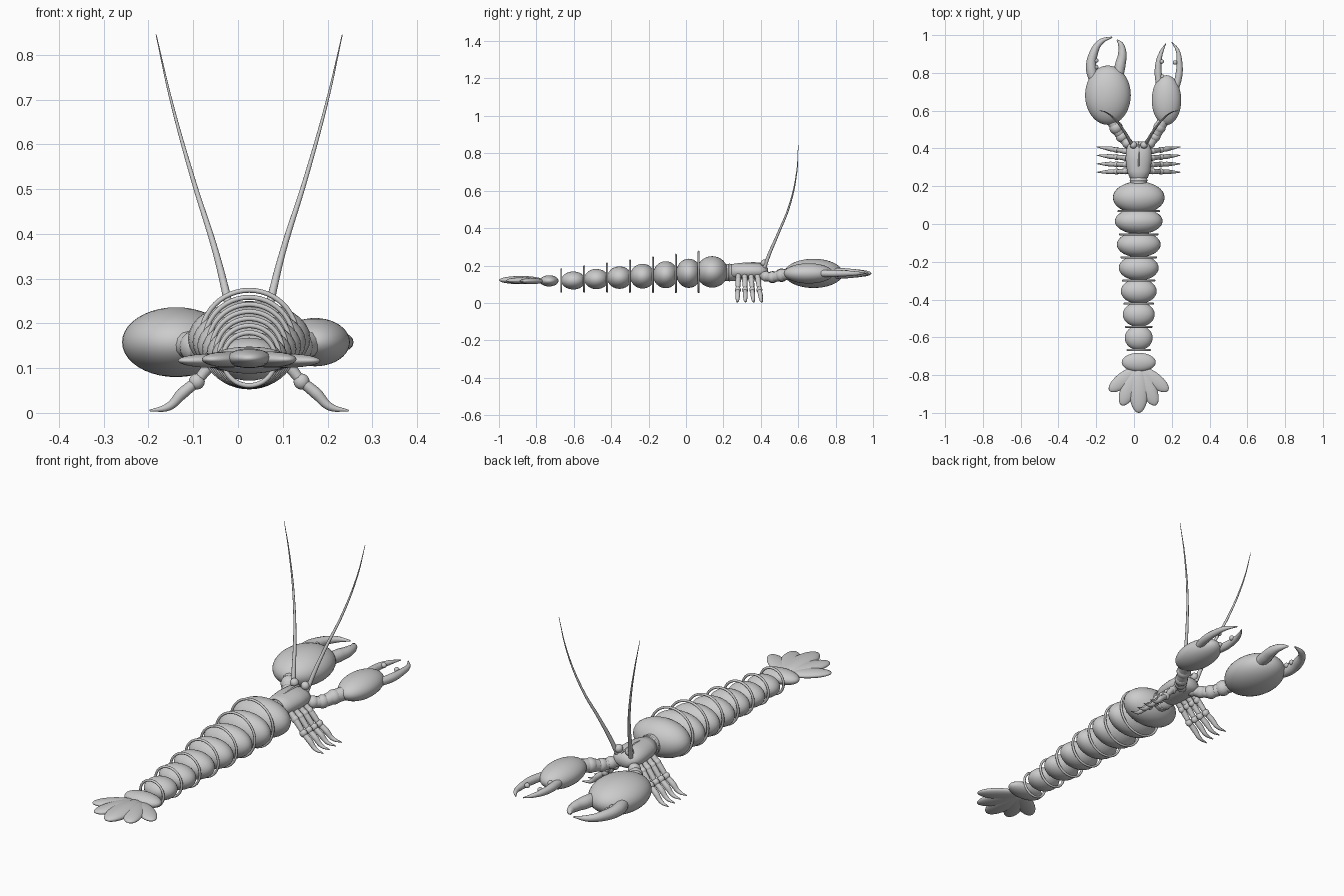
import bpy, bmesh
from math import radians, sin, cos, pi
from mathutils import Matrix, Vector

CX = 0.025  # body centre line


def finish(bm, name):
    me = bpy.data.meshes.new(name)
    bm.to_mesh(me)
    bm.free()
    for p in me.polygons:
        p.use_smooth = True
    ob = bpy.data.objects.new(name, me)
    bpy.context.collection.objects.link(ob)
    return ob


def ellipsoid(name, loc, size, rz=0.0, seg=32):
    bm = bmesh.new()
    m = Matrix.Translation(loc) @ Matrix.Rotation(rz, 4, 'Z') @ Matrix.Diagonal((*size, 1))
    bmesh.ops.create_uvsphere(bm, u_segments=seg, v_segments=seg // 2, radius=1, matrix=m)
    return finish(bm, name)


def ring(name, loc, r, t):
    bpy.ops.mesh.primitive_torus_add(location=loc, rotation=(pi / 2, 0, 0), major_radius=r,
                                     minor_radius=t, major_segments=48, minor_segments=10)
    ob = bpy.context.object
    ob.name = name
    bpy.ops.object.shade_smooth()


def tube(name, pts, radii):
    cu = bpy.data.curves.new(name, 'CURVE')
    cu.dimensions = '3D'
    cu.bevel_depth = 1.0
    cu.bevel_resolution = 4
    cu.use_fill_caps = True
    sp = cu.splines.new('BEZIER')
    sp.resolution_u = 8
    sp.bezier_points.add(len(pts) - 1)
    for b, p, r in zip(sp.bezier_points, pts, radii):
        b.co = p
        b.radius = r
        b.handle_left_type = b.handle_right_type = 'AUTO'
    ob = bpy.data.objects.new(name, cu)
    bpy.context.collection.objects.link(ob)


def lathe_y(name, rows, n=32):
    # rows: y, z centre, half width, half height
    bm = bmesh.new()
    loops = [[bm.verts.new((CX + w * cos(2 * pi * i / n), y, z + h * sin(2 * pi * i / n)))
              for i in range(n)] for y, z, w, h in rows]
    for a, b in zip(loops, loops[1:]):
        for i in range(n):
            bm.faces.new((a[i], a[(i + 1) % n], b[(i + 1) % n], b[i]))
    bm.faces.new(loops[0])
    bm.faces.new(loops[-1][::-1])
    bmesh.ops.recalc_face_normals(bm, faces=bm.faces)
    return finish(bm, name)


# abdomen segments
for i in range(7):
    f = i / 6
    y = 0.14 if i == 0 else 0.015 - 0.1235 * (i - 1)
    ellipsoid(f"abdomen_segment_{i + 1}", (CX, y, 0.166 - 0.046 * f),
              (0.137 - 0.063 * f, 0.085 if i == 0 else 0.069 - 0.004 * f, 0.084 - 0.036 * f))
    # plate rim behind each segment
    ring(f"segment_rim_{i + 1}", (CX, 0.068 - 0.1225 * i, 0.166 - 0.046 * f),
         0.108 - 0.049 * f, 0.0055)

# neck and carapace
lathe_y("neck", [(0.17, 0.163, 0.045, 0.045), (0.27, 0.163, 0.045, 0.045)])
ring("neck_rim", (CX, 0.232, 0.163), 0.043, 0.005)
lathe_y("carapace", [(0.232, 0.165, 0.03, 0.03), (0.245, 0.168, 0.048, 0.04),
                     (0.28, 0.17, 0.062, 0.043), (0.34, 0.17, 0.069, 0.045),
                     (0.39, 0.17, 0.068, 0.043), (0.42, 0.167, 0.055, 0.034),
                     (0.438, 0.165, 0.03, 0.02)])
tube("carapace_ridge", [(CX, 0.27, 0.209), (CX, 0.33, 0.213), (CX, 0.40, 0.211), (CX, 0.44, 0.205)],
     [0.002, 0.004, 0.005, 0.001])

for s, side in ((-1, "left"), (1, "right")):
    # eyes and antennae
    ellipsoid(f"{side}_eye", (CX + s * 0.028, 0.418, 0.213), (0.019, 0.019, 0.019), seg=20)
    path = [(0.035, 0.42, 0.19), (0.05, 0.445, 0.26), (0.075, 0.488, 0.36), (0.125, 0.553, 0.52),
            (0.175, 0.592, 0.70), (0.208, 0.60, 0.845)]
    tube(f"{side}_antenna", [(CX + s * x, y, z) for x, y, z in path],
         [0.01, 0.009, 0.007, 0.005, 0.003, 0.001])
    # walking legs
    for i in range(4):
        y0, y1 = 0.28 + 0.034 * i, 0.274 + 0.045 * i

        def at(x, z):
            return (CX + s * x, y0 + (y1 - y0) * (x - 0.05) / 0.172, z)
        n = f"{side}_leg_{i + 1}"
        tube(n + "_upper", [at(0.045, 0.15), at(0.08, 0.115), at(0.117, 0.07)], [0.014, 0.014, 0.011])
        ellipsoid(n + "_hip", at(0.072, 0.122), (0.018, 0.016, 0.018), seg=16)
        ellipsoid(n + "_knee", at(0.117, 0.07), (0.018, 0.016, 0.018), seg=16)
        tube(n + "_lower", [at(0.117, 0.07), at(0.15, 0.043), at(0.18, 0.014), at(0.222, 0.005)],
             [0.012, 0.013, 0.009, 0.002])

# claws: arm joints, palm, fingers, teeth
Z = 0.158


def claw(side, arm, palm, size, fingers, teeth, k, tilt):
    for i, (x, y, z, r) in enumerate(arm):
        ellipsoid(f"{side}_arm_joint_{i + 1}", (x, y, z), (r, r, r), seg=20)
    tube(f"{side}_arm", [p[:3] for p in arm] + [(palm[0], palm[1] - size[1] * 0.6, Z)],
         [0.022, 0.024, 0.026, 0.03, 0.03])
    ellipsoid(f"{side}_palm", (*palm, Z), size, tilt, 40)
    for n, pts in zip(("outer", "inner"), fingers):
        tube(f"{side}_{n}_finger", [(x, y, Z) for x, y in pts],
             [k, k * 1.05, k * 0.85, k * 0.55, k * 0.12])
    for i, (x, y) in enumerate(teeth):
        ellipsoid(f"{side}_tooth_{i + 1}", (x, y, Z + 0.006), (0.012, 0.012, 0.012), seg=12)


claw("left", [(-0.005, 0.40, 0.15, 0.026), (-0.035, 0.428, 0.142, 0.028),
              (-0.065, 0.463, 0.138, 0.032), (-0.095, 0.51, 0.148, 0.036)],
     (-0.138, 0.682), (0.121, 0.157, 0.078),
     ([(-0.2, 0.74), (-0.226, 0.82), (-0.215, 0.90), (-0.175, 0.965), (-0.115, 0.99)],
      [(-0.085, 0.77), (-0.073, 0.84), (-0.062, 0.90), (-0.07, 0.95), (-0.09, 0.975)]),
     [(-0.2, 0.83), (-0.2, 0.865), (-0.085, 0.825)], 0.027, 0)
claw("right", [(0.055, 0.40, 0.15, 0.026), (0.085, 0.428, 0.142, 0.028),
               (0.11, 0.463, 0.138, 0.03), (0.135, 0.51, 0.148, 0.033)],
     (0.172, 0.656), (0.078, 0.132, 0.054),
     ([(0.215, 0.70), (0.238, 0.79), (0.24, 0.86), (0.23, 0.92), (0.2, 0.963)],
      [(0.14, 0.70), (0.128, 0.80), (0.131, 0.86), (0.145, 0.91), (0.168, 0.955)]),
     [(0.147, 0.86), (0.217, 0.855), (0.15, 0.78)], 0.018, 0)

# tail base and fan
ellipsoid("tail_base", (CX, -0.732, 0.118), (0.09, 0.05, 0.03))
for name, deg, length, hw, hz in (("centre", 0, 0.235, 0.05, 0.022), ("left_mid", -25, 0.215, 0.044, 0.018),
                                  ("right_mid", 25, 0.215, 0.044, 0.018), ("left_outer", -53, 0.195, 0.04, 0.016),
                                  ("right_outer", 53, 0.195, 0.04, 0.016)):
    a = radians(deg)
    h = length / 2
    ellipsoid(f"tail_fan_{name}", (CX + h * sin(a), -0.765 - h * cos(a), 0.122 - abs(deg) * 0.0001),
              (hw, h, hz), a)
